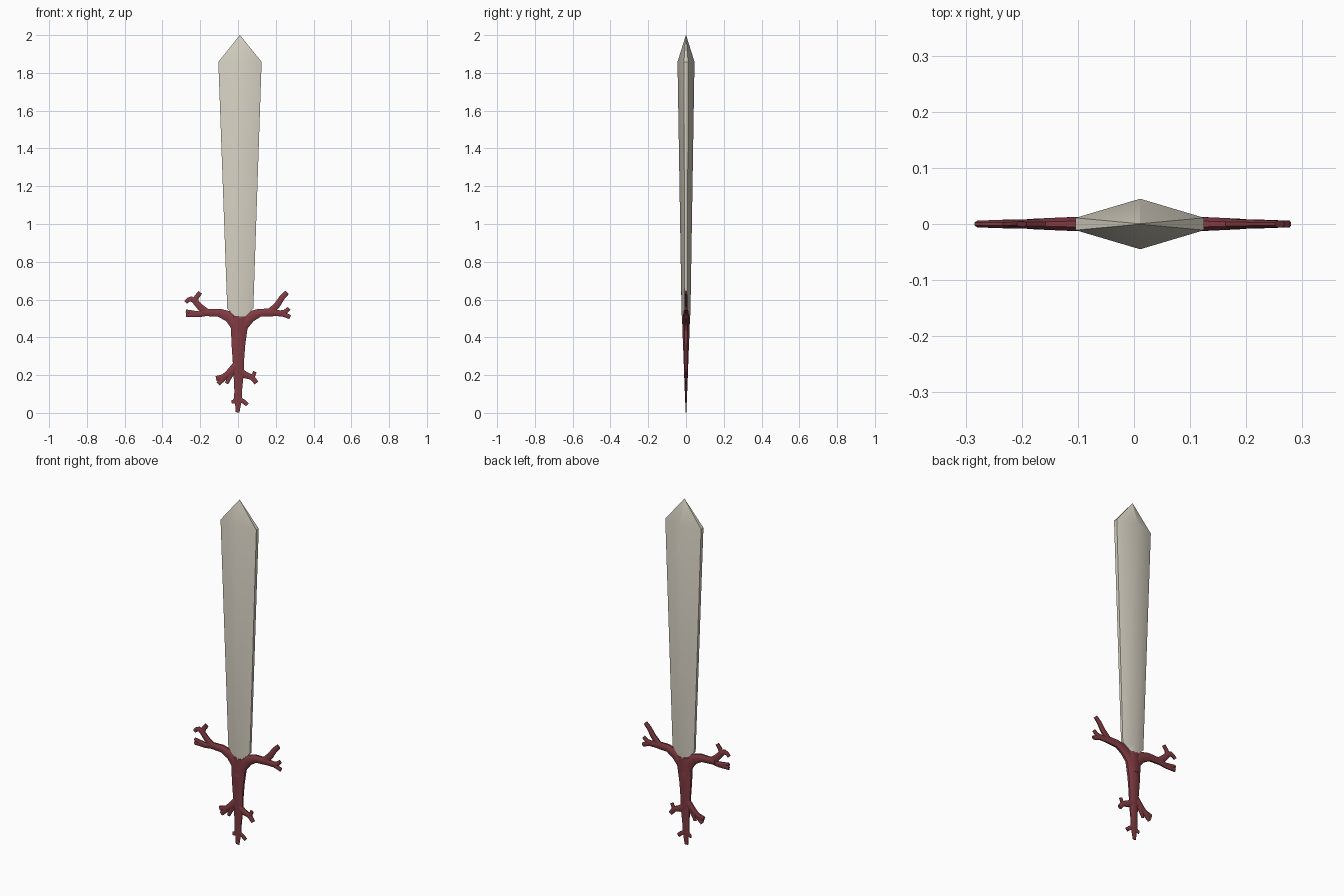
import bpy, bmesh, math
from mathutils import Vector


def material(name, rgb):
    m = bpy.data.materials.new(name)
    m.diffuse_color = (*rgb, 1)
    return m


BONE = material("bone white", (0.66, 0.62, 0.53))
BARK = material("dark red bark", (0.22, 0.045, 0.055))


def finish(bm, name, mat, angle):
    bmesh.ops.recalc_face_normals(bm, faces=bm.faces)
    me = bpy.data.meshes.new(name)
    bm.to_mesh(me)
    bm.free()
    me.materials.append(mat)
    ob = bpy.data.objects.new(name, me)
    bpy.context.collection.objects.link(ob)
    bpy.ops.object.select_all(action='DESELECT')
    ob.select_set(True)
    bpy.context.view_layer.objects.active = ob
    bpy.ops.object.shade_smooth_by_angle(angle=math.radians(angle))


def skin(bm, rings):
    """Join successive rings of vertices and close both ends."""
    for a, b in zip(rings, rings[1:]):
        n = len(a)
        for i in range(n):
            j = (i + 1) % n
            bm.faces.new((a[i], a[j], b[j], b[i]))
    bm.faces.new(rings[0])
    bm.faces.new(rings[-1])


def branch(bm, pts, d0, d1, sides=8):
    """Tapered tube through (x, z, half width); depth runs from d0 to d1."""
    rings = []
    last = len(pts) - 1
    for k, (x, z, w) in enumerate(pts):
        p, q = pts[max(k - 1, 0)], pts[min(k + 1, last)]
        t = Vector((q[0] - p[0], 0, q[1] - p[1])).normalized()
        side = Vector((t.z, 0, -t.x))
        d = d0 + (d1 - d0) * k / last
        ring = []
        for i in range(sides):
            a = 2 * math.pi * (i + 0.5) / sides
            v = Vector((x, 0, z)) + side * (w * 1.06 * math.cos(a))
            v.y = d * 1.06 * math.sin(a)
            ring.append(bm.verts.new(v))
        rings.append(ring)
    skin(bm, rings)


# Blade: blunt-edged diamond section that widens upward to a short point
bm = bmesh.new()
rings = []
for z, left, right, ridge, edge in [
        (0.505, -0.008, 0.032, 0.022, 0.017), (0.552, -0.057, 0.081, 0.024, 0.007),
        (1.858, -0.104, 0.125, 0.045, 0.011), (2.0, 0.0095, 0.0105, 0.0006, 0.0004)]:
    mid = 0.011
    rings.append([bm.verts.new((x, y, z)) for x, y in [
        (left, -edge), (mid, -ridge), (right, -edge),
        (right, edge), (mid, ridge), (left, edge)]])
skin(bm, rings)
finish(bm, "blade", BONE, 40)

# Grip: trunk that tapers down to a root tip
bm = bmesh.new()
branch(bm, [(0.011, 0.512, 0.042), (0.006, 0.44, 0.044), (0.002, 0.36, 0.037),
            (0.002, 0.28, 0.031), (0.003, 0.20, 0.027), (0.001, 0.12, 0.021),
            (0.0, 0.055, 0.021)], 0.022, 0.004)
# Bottom root tips
branch(bm, [(0.0, 0.08, 0.02), (0.0, 0.04, 0.015), (-0.003, 0.003, 0.011)], 0.005, 0.002)
branch(bm, [(0.0, 0.085, 0.014), (-0.02, 0.06, 0.012), (-0.034, 0.058, 0.01)], 0.005, 0.003)
branch(bm, [(0.0, 0.075, 0.014), (0.03, 0.06, 0.012), (0.05, 0.043, 0.011)], 0.005, 0.003)
# Left side root
branch(bm, [(0.0, 0.26, 0.024), (-0.045, 0.212, 0.02), (-0.075, 0.19, 0.016),
            (-0.116, 0.182, 0.013)], 0.012, 0.006)
branch(bm, [(-0.05, 0.21, 0.016), (-0.075, 0.185, 0.015), (-0.105, 0.153, 0.012)], 0.009, 0.006)
branch(bm, [(-0.03, 0.215, 0.014), (-0.05, 0.18, 0.012), (-0.06, 0.155, 0.009)], 0.008, 0.005)
# Right side root
branch(bm, [(0.0, 0.225, 0.022), (0.04, 0.2, 0.018), (0.075, 0.188, 0.015),
            (0.098, 0.158, 0.012)], 0.011, 0.006)
branch(bm, [(0.055, 0.195, 0.014), (0.08, 0.195, 0.012), (0.09, 0.218, 0.01)], 0.008, 0.006)
finish(bm, "grip", BARK, 50)

# Left guard: curves out of the trunk, then forks twice
bm = bmesh.new()
branch(bm, [(0.004, 0.40, 0.036), (-0.01, 0.465, 0.032), (-0.045, 0.51, 0.031),
            (-0.10, 0.53, 0.022), (-0.15, 0.531, 0.02), (-0.19, 0.531, 0.018)], 0.019, 0.009)
branch(bm, [(-0.17, 0.531, 0.019), (-0.21, 0.522, 0.016), (-0.276, 0.518, 0.011)], 0.009, 0.006)
branch(bm, [(-0.21, 0.525, 0.013), (-0.25, 0.532, 0.012), (-0.276, 0.54, 0.008)], 0.008, 0.006)
branch(bm, [(-0.165, 0.531, 0.02), (-0.2, 0.56, 0.018), (-0.228, 0.592, 0.016),
            (-0.248, 0.604, 0.014), (-0.264, 0.598, 0.012), (-0.277, 0.585, 0.01)], 0.009, 0.006)
branch(bm, [(-0.228, 0.586, 0.015), (-0.218, 0.615, 0.013), (-0.2, 0.638, 0.012)], 0.007, 0.005)
finish(bm, "left_guard", BARK, 50)

# Right guard
bm = bmesh.new()
branch(bm, [(0.004, 0.40, 0.036), (0.025, 0.465, 0.032), (0.065, 0.51, 0.031),
            (0.115, 0.53, 0.022), (0.16, 0.531, 0.021), (0.2, 0.531, 0.019)], 0.019, 0.009)
branch(bm, [(0.17, 0.531, 0.02), (0.21, 0.575, 0.017), (0.235, 0.613, 0.015),
            (0.26, 0.638, 0.013)], 0.009, 0.006)
branch(bm, [(0.18, 0.531, 0.019), (0.225, 0.527, 0.016), (0.25, 0.535, 0.013),
            (0.271, 0.553, 0.011)], 0.009, 0.006)
branch(bm, [(0.215, 0.53, 0.015), (0.245, 0.52, 0.013), (0.276, 0.507, 0.011)], 0.008, 0.006)
finish(bm, "right_guard", BARK, 50)
